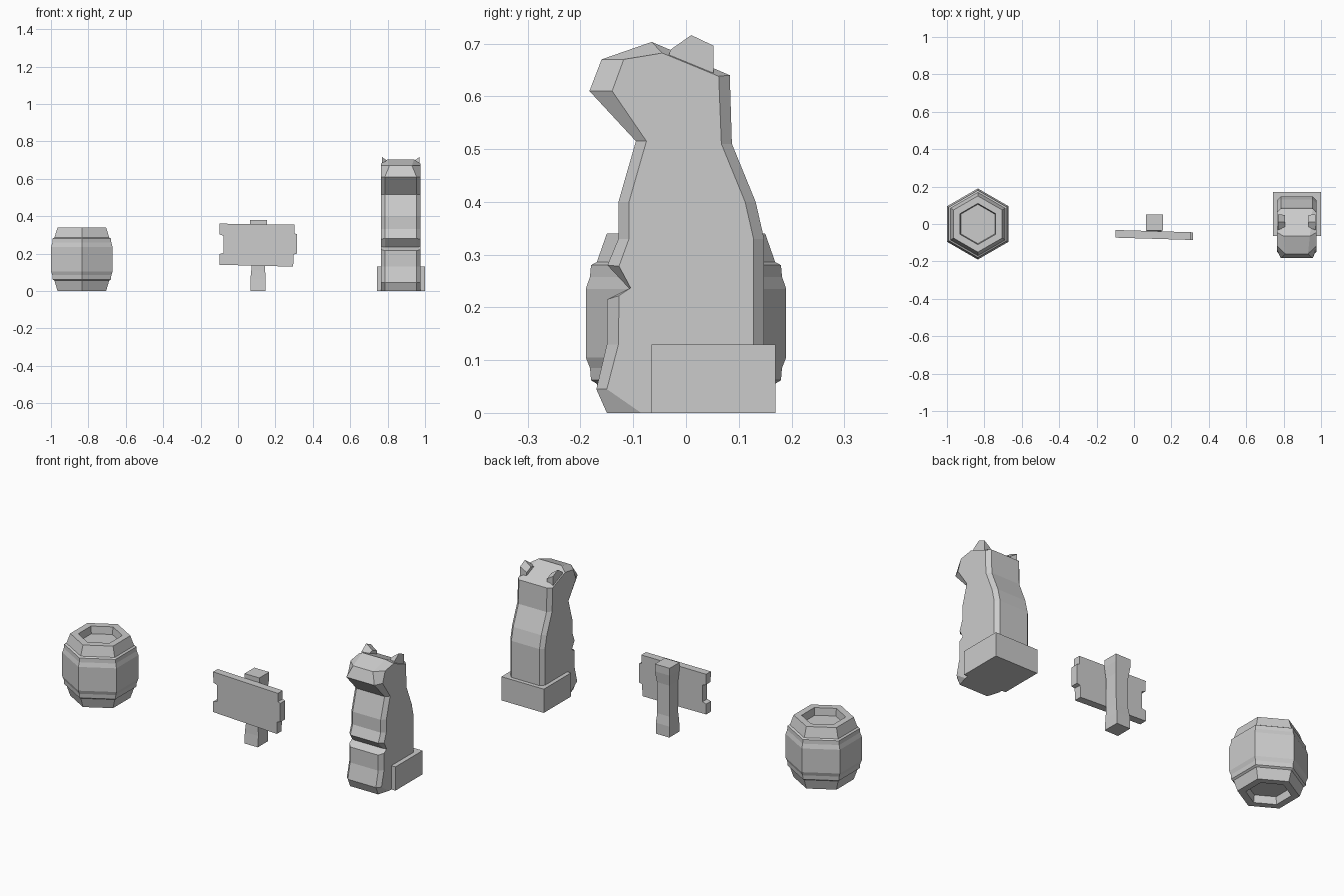
import bpy, bmesh, math

def finish(name, bm):
    bmesh.ops.remove_doubles(bm, verts=bm.verts, dist=1e-5)
    bmesh.ops.recalc_face_normals(bm, faces=bm.faces)
    me = bpy.data.meshes.new(name)
    bm.to_mesh(me)
    bm.free()
    ob = bpy.data.objects.new(name, me)
    bpy.context.collection.objects.link(ob)
    return ob

def loft(name, rings):
    """Join equal-length rings of points with quads and cap both ends."""
    bm = bmesh.new()
    vs = [[bm.verts.new(p) for p in r] for r in rings]
    n = len(rings[0])
    for a, b in zip(vs, vs[1:]):
        for i in range(n):
            j = (i + 1) % n
            bm.faces.new((a[i], a[j], b[j], b[i]))
    bm.faces.new(vs[0])
    bm.faces.new(vs[-1])
    return finish(name, bm)

def rect(x0, x1, y0, y1, z):
    return [(x0, y0, z), (x1, y0, z), (x1, y1, z), (x0, y1, z)]

# Barrel: six-sided, with raised hoops and recessed ends
BX = -0.835
profile = [(0.105, 0.04), (0.11, 0), (0.15, 0), (0.169, 0.055), (0.18, 0.062),
           (0.182, 0.085), (0.19, 0.105), (0.19, 0.235), (0.182, 0.258),
           (0.18, 0.28), (0.169, 0.286), (0.15, 0.34), (0.11, 0.34), (0.105, 0.30)]
loft("barrel", [[(BX + r * math.cos(math.radians(30 + 60 * i)),
                  r * math.sin(math.radians(30 + 60 * i)), z) for i in range(6)]
                for r, z in profile])

# Sign post, slightly waisted
loft("sign_post", [rect(0.066, 0.148, -0.04, 0.05, 0),
                   rect(0.066, 0.148, -0.035, 0.05, 0.06),
                   rect(0.071, 0.145, -0.033, 0.042, 0.11),
                   rect(0.071, 0.147, -0.033, 0.042, 0.28),
                   rect(0.064, 0.154, -0.035, 0.05, 0.34),
                   rect(0.064, 0.154, -0.035, 0.05, 0.38)])

# Sign board with broken ends, slightly skewed
outline = [(-0.10, 0.14), (0.295, 0.13), (0.297, 0.195), (0.316, 0.2), (0.316, 0.303),
           (0.302, 0.308), (0.302, 0.354), (-0.10, 0.36), (-0.098, 0.302),
           (-0.077, 0.295), (-0.077, 0.203), (-0.10, 0.197)]
loft("sign_board", [[(x, y - 0.03 * (x + 0.1), z) for x, z in outline]
                    for y in (-0.073, -0.032)])

# Statue body: chamfered side silhouette
# centre line (y, z), half width there, side-face outline (y, z)
SX = 0.87
body = [(-0.15, 0, .085, -0.085, 0), (-0.17, .045, .085, -0.15, .045),
        (-0.15, .13, .085, -0.128, .13), (-0.15, .215, .085, -0.127, .222),
        (-0.107, .235, .085, -0.105, .237), (-0.149, .28, .085, -0.127, .278),
        (-0.128, .33, .085, -0.108, .33), (-0.128, .40, .085, -0.108, .40),
        (-0.095, .515, .085, -0.075, .515), (-0.183, .61, .085, -0.14, .61),
        (-0.16, .67, .06, -0.118, .67), (-0.065, .703, .07, -0.045, .682),
        (0.083, .64, .085, 0.062, .638), (0.087, .51, .085, 0.067, .51),
        (0.132, .40, .085, 0.112, .40), (0.148, .33, .085, 0.128, .33),
        (0.148, 0, .085, 0.128, 0)]
loft("statue_body", [[(SX - .105, p[3], p[4]) for p in body],
                     [(SX - p[2], p[0], p[1]) for p in body],
                     [(SX + p[2], p[0], p[1]) for p in body],
                     [(SX + .105, p[3], p[4]) for p in body]])

# Statue base
loft("statue_base", [rect(0.743, 1.0, -0.065, 0.17, z) for z in (0, 0.13)])

# Ears: wedges leaning outwards, mirrored
for side, label in ((-1, "left"), (1, "right")):
    outer = [(-0.035, .665), (-0.03, .688), (0.01, .716), (0.052, .696), (0.052, .63)]
    inner = [(-0.03, .665), (-0.02, .68), (0.012, .689), (0.048, .672), (0.048, .63)]
    loft(label + "_ear", [[(SX + side * .1, y, z) for y, z in outer],
                          [(SX + side * .062, y, z) for y, z in inner]])
